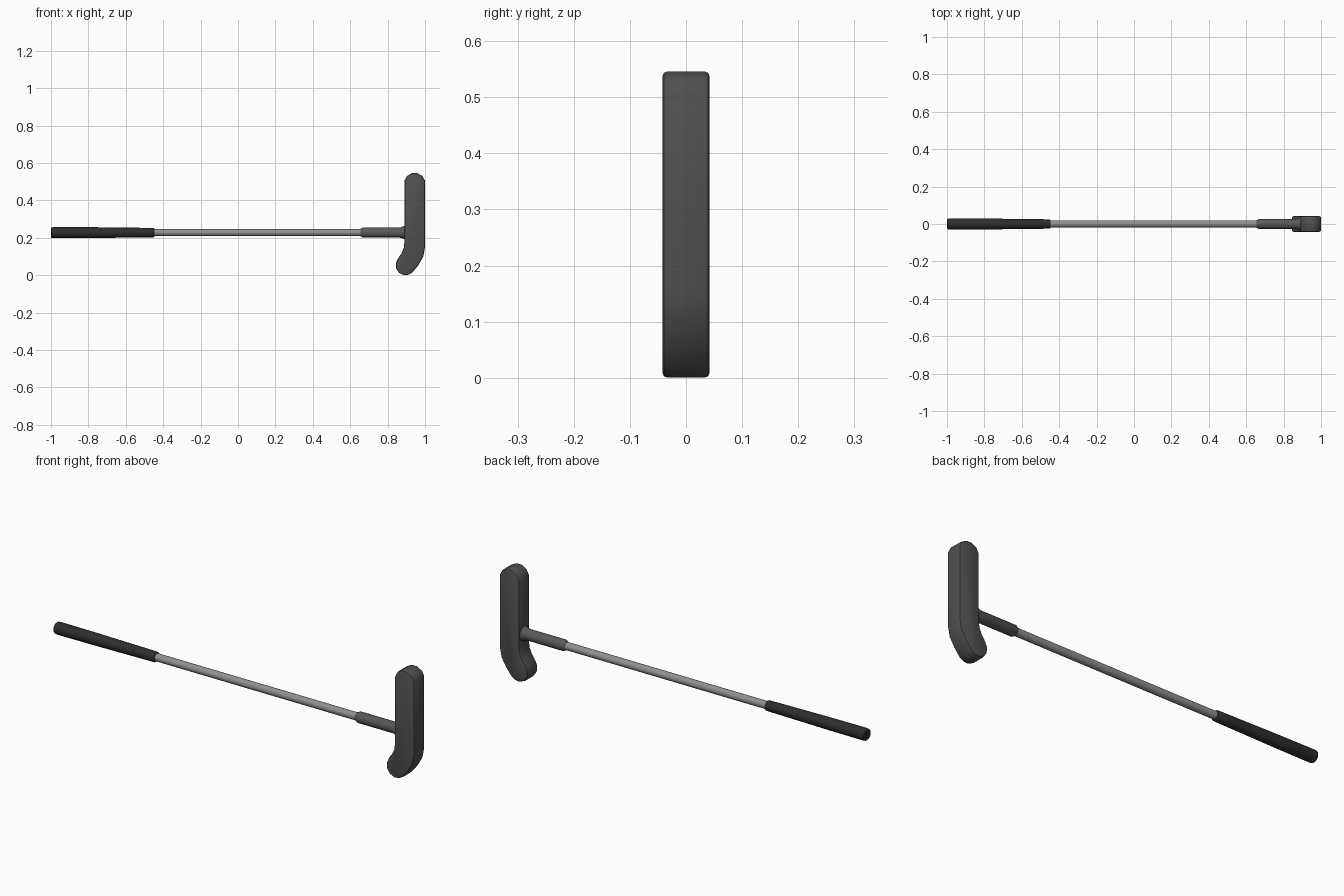
import bpy, bmesh, math

if "Cube" in bpy.data.objects:
    bpy.data.objects.remove(bpy.data.objects["Cube"])

AXIS_Z = 0.228


def finish(name, bm, color, angle=35):
    bmesh.ops.recalc_face_normals(bm, faces=bm.faces)
    mesh = bpy.data.meshes.new(name)
    bm.to_mesh(mesh)
    bm.free()
    ob = bpy.data.objects.new(name, mesh)
    bpy.context.collection.objects.link(ob)
    mat = bpy.data.materials.new(name + "_material")
    mat.diffuse_color = (*color, 1)
    mat.use_nodes = True
    mat.node_tree.nodes["Principled BSDF"].inputs["Base Color"].default_value = mat.diffuse_color
    mesh.materials.append(mat)
    bpy.ops.object.select_all(action='DESELECT')
    ob.select_set(True)
    bpy.context.view_layer.objects.active = ob
    bpy.ops.object.shade_smooth_by_angle(angle=math.radians(angle))
    return ob


def turned(name, profile, color, sides=16):
    """Closed round bar along x from (x, radius) stations."""
    bm = bmesh.new()
    rings = []
    for x, r in profile:
        rings.append([bm.verts.new((x, r * math.cos(2 * math.pi * i / sides),
                                    AXIS_Z + r * math.sin(2 * math.pi * i / sides)))
                      for i in range(sides)])
    for a, b in zip(rings, rings[1:]):
        for i in range(sides):
            j = (i + 1) % sides
            bm.faces.new((a[i], a[j], b[j], b[i]))
    bm.faces.new(rings[0])
    bm.faces.new(rings[-1])
    return finish(name, bm, color)


# Grip, shaft and the socket that joins the head
turned("grip", [(-1.0, 0.023), (-0.996, 0.028), (-0.985, 0.030),
                (-0.78, 0.029), (-0.53, 0.026), (-0.452, 0.025), (-0.447, 0.022)],
       (0.025, 0.028, 0.025))
turned("shaft", [(-0.48, 0.019), (0.70, 0.019)], (0.28, 0.28, 0.28))
turned("socket", [(0.655, 0.020), (0.668, 0.027), (0.865, 0.027),
                  (0.880, 0.031), (0.892, 0.037), (0.92, 0.037)],
       (0.10, 0.10, 0.10))

# Head: curved-toe outline extruded through its thickness
outline = [(0.89, 0.505), (0.903, 0.530), (0.930, 0.546), (0.958, 0.546),
           (0.987, 0.530), (1.0, 0.505), (1.0, 0.150), (0.990, 0.098),
           (0.965, 0.055), (0.934, 0.016), (0.912, 0.003), (0.890, 0.0),
           (0.862, 0.012), (0.846, 0.036), (0.844, 0.063), (0.854, 0.088),
           (0.873, 0.115), (0.886, 0.145), (0.89, 0.180)]
HALF = 0.042
bm = bmesh.new()
face = bm.faces.new([bm.verts.new((x, -HALF, z)) for x, z in outline])
ext = bmesh.ops.extrude_face_region(bm, geom=[face])
bmesh.ops.translate(bm, vec=(0, 2 * HALF, 0),
                    verts=[v for v in ext["geom"] if isinstance(v, bmesh.types.BMVert)])
# Soften the front and back rims
rims = [e for e in bm.edges if abs(e.verts[0].co.y - e.verts[1].co.y) < 1e-5]
bmesh.ops.bevel(bm, geom=rims, offset=0.009, segments=2, profile=0.5, affect='EDGES')
finish("head", bm, (0.08, 0.08, 0.08), 40)
